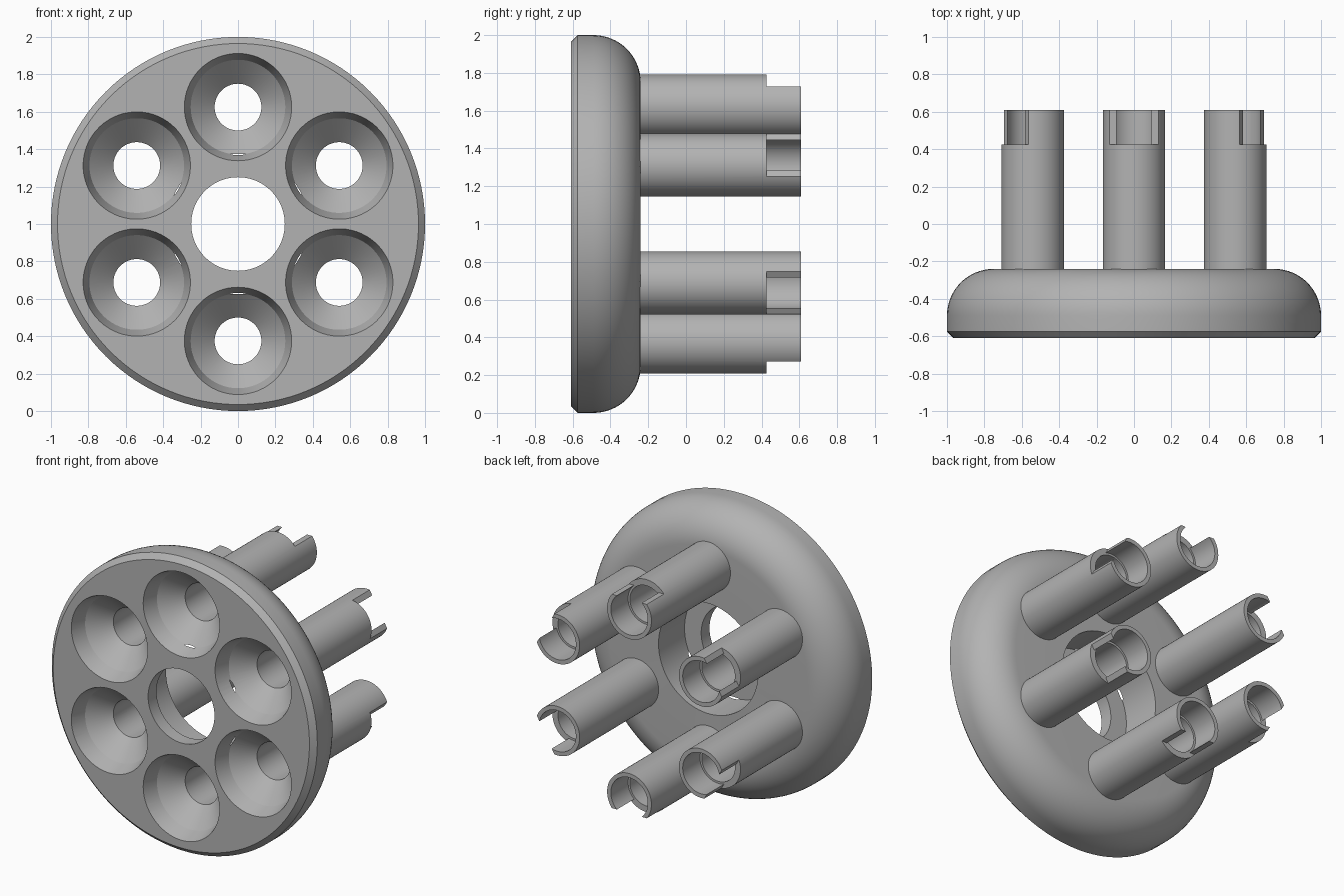
import bpy, bmesh, math
from mathutils import Matrix, Vector

if "Cube" in bpy.data.objects:
    bpy.data.objects.remove(bpy.data.objects["Cube"], do_unlink=True)

CENTRE = Vector((0, 0, 1))
RING = 0.625            # distance of the sockets from the hub axis
FRONT, BACK, END = -0.61, -0.24, 0.61
BORE = 0.125

grey = bpy.data.materials.new("plain grey")
grey.use_nodes = True
colour = (0.45, 0.45, 0.45, 1)
grey.diffuse_color = colour
grey.node_tree.nodes["Principled BSDF"].inputs["Base Color"].default_value = colour


def turn(k):
    return Matrix.Rotation(k * math.pi / 3, 4, 'Y')


def lathe(bm, profile, steps, matrix=Matrix()):
    """Spin a closed (radius, y) profile around the y axis."""
    verts = [bm.verts.new((r, y, 0)) for r, y in profile]
    edges = [bm.edges.new((v, verts[(i + 1) % len(verts)])) for i, v in enumerate(verts)]
    new = set(verts)
    old = set(bm.verts) - new
    bmesh.ops.spin(bm, geom=verts + edges, axis=(0, 1, 0), cent=(0, 0, 0),
                   angle=2 * math.pi, steps=steps, use_merge=True)
    fresh = [v for v in bm.verts if v not in old]
    bmesh.ops.remove_doubles(bm, verts=fresh, dist=1e-5)
    fresh = [v for v in bm.verts if v not in old]
    bmesh.ops.transform(bm, matrix=matrix, verts=fresh)


def finish(bm, name):
    bmesh.ops.recalc_face_normals(bm, faces=bm.faces)
    mesh = bpy.data.meshes.new(name)
    bm.to_mesh(mesh)
    bm.free()
    mesh.materials.append(grey)
    obj = bpy.data.objects.new(name, mesh)
    bpy.context.collection.objects.link(obj)
    obj.location = CENTRE
    return obj


def activate(obj):
    bpy.ops.object.select_all(action='DESELECT')
    obj.select_set(True)
    bpy.context.view_layer.objects.active = obj


def carve(obj, cutter):
    mod = obj.modifiers.new("carve", 'BOOLEAN')
    mod.object, mod.operation, mod.solver = cutter, 'DIFFERENCE', 'EXACT'
    activate(obj)
    bpy.ops.object.modifier_apply(modifier=mod.name)
    bpy.data.objects.remove(cutter, do_unlink=True)
    bpy.ops.object.shade_smooth_by_angle(angle=math.radians(25))


# Wheel: chamfered front, rounded back, hub hole with a wide recess behind
rounding = [(0.75 + 0.25 * math.cos(a), BACK - 0.25 + 0.25 * math.sin(a))
            for a in (i * math.pi / 32 for i in range(17))]
bm = bmesh.new()
lathe(bm, [(0.25, FRONT), (0.965, FRONT), (1, FRONT + 0.035)] + rounding
      + [(0.375, BACK), (0.375, -0.52), (0.25, -0.52)], 128)
wheel = finish(bm, "wheel")

# Six funnel sockets carved through the wheel
bm = bmesh.new()
for k in range(6):
    lathe(bm, [(0, FRONT - 0.05), (0.287, FRONT - 0.05), (0.287, FRONT), (0.253, -0.51),
               (BORE, -0.39), (BORE, 0), (0, 0)],
          64, turn(k) @ Matrix.Translation((0, 0, RING)))
carve(wheel, finish(bm, "funnel_cutter"))

# Tube with a slightly wider mouth and a flat notch on its outer side
bm = bmesh.new()
lathe(bm, [(BORE, BACK - 0.01), (0.167, BACK - 0.01), (0.167, END), (0.139, END),
           (0.139, 0.425), (BORE, 0.425)], 64, Matrix.Translation((0, 0, RING)))
tube = finish(bm, "tube_1")
bm = bmesh.new()
bmesh.ops.create_cube(bm, size=1, matrix=Matrix.Translation((0, 0.625, RING + 0.203))
                      @ Matrix.Diagonal((0.5, 0.4, 0.2, 1)))
carve(tube, finish(bm, "notch_cutter"))

# Remaining tubes around the ring
for k in range(1, 6):
    copy = bpy.data.objects.new(f"tube_{k + 1}", tube.data)
    bpy.context.collection.objects.link(copy)
    copy.matrix_world = Matrix.Translation(CENTRE) @ turn(k)
